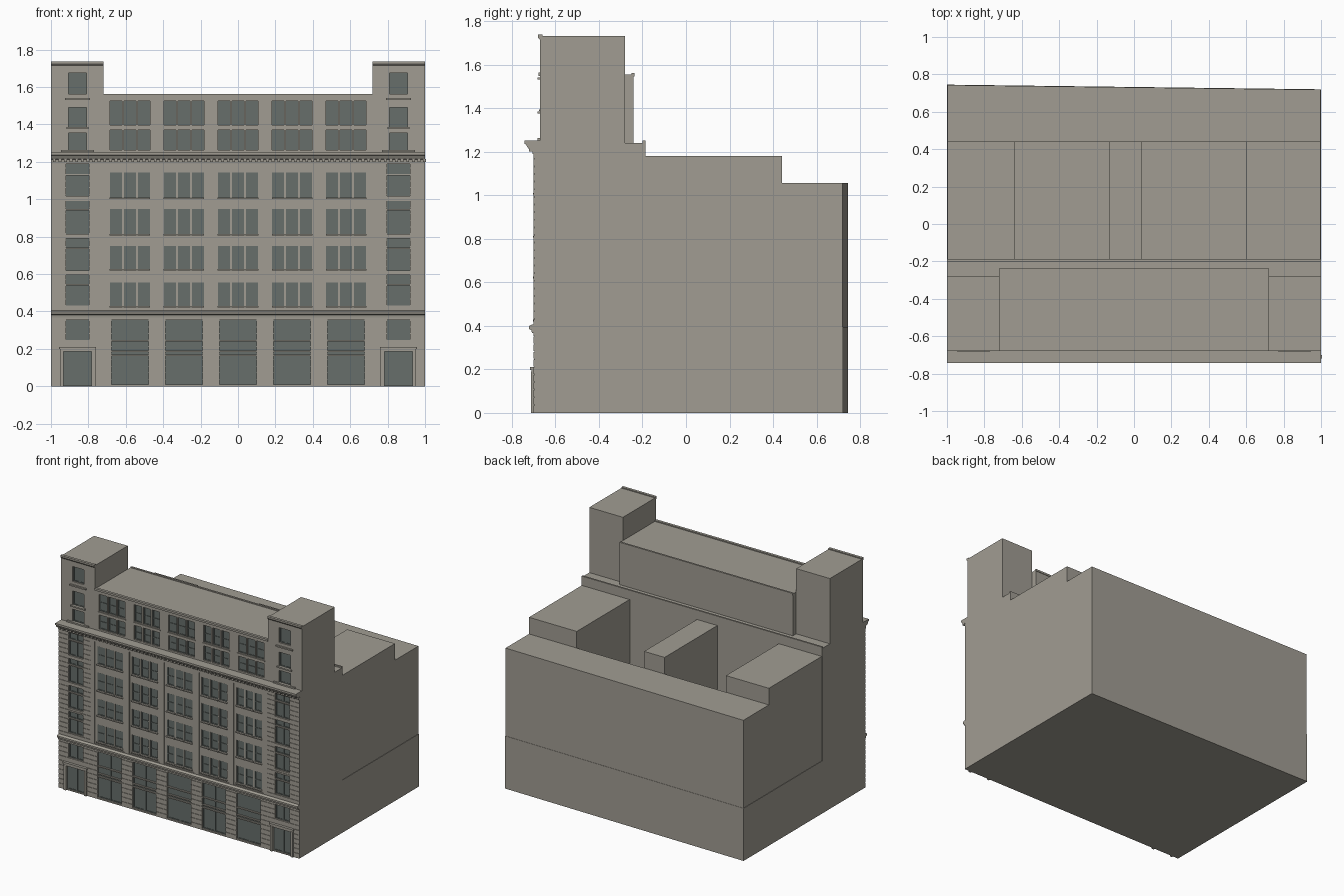
import bpy, bmesh

if "Cube" in bpy.data.objects:
    bpy.data.objects.remove(bpy.data.objects["Cube"], do_unlink=True)


def material(name, rgb):
    m = bpy.data.materials.new(name)
    m.use_nodes = True
    m.diffuse_color = (*rgb, 1)
    m.node_tree.nodes["Principled BSDF"].inputs["Base Color"].default_value = (*rgb, 1)
    return m


STONE = material("warm_grey_stone", (0.355, 0.335, 0.29))
GLASS = material("grey_green_glass", (0.135, 0.156, 0.146))


def finish(name, bm, mat):
    bmesh.ops.recalc_face_normals(bm, faces=bm.faces)
    me = bpy.data.meshes.new(name)
    bm.to_mesh(me)
    bm.free()
    me.materials.append(mat)
    ob = bpy.data.objects.new(name, me)
    bpy.context.scene.collection.objects.link(ob)
    return ob


def boxes(name, items, mat=STONE):
    """One object from boxes given as (x0, x1, y0, y1, z0, z1)."""
    bm = bmesh.new()
    for x0, x1, y0, y1, z0, z1 in items:
        for v in bmesh.ops.create_cube(bm, size=1)["verts"]:
            v.co.x = x1 if v.co.x > 0 else x0
            v.co.y = y1 if v.co.y > 0 else y0
            v.co.z = z1 if v.co.z > 0 else z0
    return finish(name, bm, mat)


def prism(name, points, offset):
    """Extrude a flat outline along an offset vector."""
    bm = bmesh.new()
    face = bm.faces.new([bm.verts.new(p) for p in points])
    ext = bmesh.ops.extrude_face_region(bm, geom=[face])
    bmesh.ops.translate(bm, vec=offset, verts=[v for v in ext["geom"] if isinstance(v, bmesh.types.BMVert)])
    return finish(name, bm, STONE)


def moulding(name, profile, x0, x1):
    return prism(name, [(x0, y, z) for y, z in profile], (x1 - x0, 0, 0))


def cut(ob, items):
    """Subtract boxes from an object and discard the cutter."""
    cutter = boxes("cutter", items)
    cutter.hide_render = True
    mod = ob.modifiers.new("cut", 'BOOLEAN')
    mod.operation, mod.solver, mod.object = 'DIFFERENCE', 'EXACT', cutter
    mod.use_self = True
    bpy.context.view_layer.objects.active = ob
    bpy.ops.object.modifier_apply(modifier=mod.name)
    bpy.data.objects.remove(cutter, do_unlink=True)


FRONT, UPPER = -0.70, -0.67
BAYS = [i * 0.289 for i in range(-2, 3)]
CORNER = 0.858
SIDES = (-1, 1)

# Main masses
front_block = boxes("front_block", [(-1, 1, FRONT, -0.19, 0, 1.24)])
attic = boxes("attic_block", [(-0.72, 0.72, UPPER, -0.24, 1.22, 1.555)])
towers = [boxes("corner_tower", [(min(s * 0.72, s), max(s * 0.72, s), UPPER, -0.28, 1.22, 1.73)]) for s in SIDES]
E = 0.997
prism("rear_podium", [(-1, -0.2, 0), (1, -0.2, 0), (1, 0.72, 0), (-1, 0.745, 0)], (0, 0, 0.395))
prism("rear_bar", [(-E, 0.44, 0.39), (E, 0.44, 0.39), (E, 0.718, 0.39), (-E, 0.743, 0.39)], (0, 0, 0.665))
boxes("rear_wings", [(a, b, -0.2, 0.44, 0.39, 1.18) for a, b in ((-E, -0.64), (-0.13, 0.04), (0.60, E))])
boxes("rear_parapet", [(-1, 1, -0.2, -0.187, 1.18, 1.25)])

# Window openings as (centre x, width, bottom, top)
LOW_ROWS = [(0.428, 0.556), (0.626, 0.749), (0.813, 0.947), (1.01, 1.144)]
HIGH_ROWS = [(1.262, 1.369), (1.396, 1.524)]
TRIPLE = (-0.0745, 0, 0.0745)
low = [(b + t, 0.064, *r) for b in BAYS for t in TRIPLE for r in LOW_ROWS]
high = [(b + t, 0.064, *r) for b in BAYS for t in TRIPLE for r in HIGH_ROWS]
CORNER_ROWS = [(0.246, 0.353), (0.433, 0.54), (0.547, 0.594), (0.62, 0.735), (0.743, 0.79),
               (0.813, 0.94), (0.948, 0.99), (1.016, 1.128), (1.136, 1.187)]
TOWER_ROWS = [(1.262, 1.353), (1.385, 1.49), (1.562, 1.674)]
corner = [(s * CORNER, 0.122, *r) for s in SIDES for r in CORNER_ROWS]
tower = [(s * CORNER, 0.098, *r) for s in SIDES for r in TOWER_ROWS]
doors = [(s * CORNER, 0.152, 0.005, 0.185) for s in SIDES]
shops = [(b, 0.198, 0.01, 0.355) for b in BAYS]


def at_depth(openings, y0, y1):
    return [(x - w / 2, x + w / 2, y0, y1, a, b) for x, w, a, b in openings]


# Recessed bays, openings and stone joints
cut(front_block, [(b - 0.125, b + 0.125, FRONT - 0.02, FRONT + 0.007, 0.41, 1.175) for b in BAYS])
cut(front_block, at_depth(low + corner + doors + shops, FRONT - 0.02, FRONT + 0.022))
cut(attic, at_depth(high, UPPER - 0.02, UPPER + 0.02))
for i, s in enumerate(SIDES):
    cut(towers[i], at_depth([o for o in tower if o[0] * s > 0], UPPER - 0.02, UPPER + 0.02))
JOINT = (FRONT - 0.02, FRONT + 0.004)
joints = [(-1.01, 1.01, *JOINT, z, z + 0.004) for z in [0.035 * i for i in range(1, 11)]]
for s in SIDES:
    x0, x1 = sorted((s * 0.735, s * 1.01))
    joints += [(x0, x1, *JOINT, 0.43 + 0.035 * i, 0.434 + 0.035 * i) for i in range(22)]
cut(front_block, joints)

# Glass with raised sash frames
boxes("lower_glass", at_depth(low + corner + doors + shops, FRONT + 0.016, FRONT + 0.024), GLASS)
boxes("upper_glass", at_depth(high + tower, UPPER + 0.014, UPPER + 0.022), GLASS)


def sashes(openings, y, split):
    out = []
    for x, w, a, b in openings:
        h, t = w / 2, 0.006
        y0, y1 = y - 0.004, y + 0.002
        out += [(x - h, x - h + t, y0, y1, a, b), (x + h - t, x + h, y0, y1, a, b),
                (x - h, x + h, y0, y1, a, a + t), (x - h, x + h, y0, y1, b - t, b)]
        if split:
            out.append((x - t, x + t, y0, y1, a, b))
        else:
            m = (a + b) / 2
            out.append((x - h, x + h, y0, y1, m - t / 2, m + t / 2))
    return out


boxes("lower_sashes", sashes(low, FRONT + 0.016, False) + sashes(corner + doors + shops, FRONT + 0.016, True), GLASS)
boxes("upper_sashes", sashes(high, UPPER + 0.014, False) + sashes(tower, UPPER + 0.014, True), GLASS)

# Shopfront rails
boxes("shopfront_rails", [(b - 0.099, b + 0.099, FRONT + 0.003, FRONT + 0.02, z, z + 0.008)
                          for b in BAYS for z in (0.163, 0.184, 0.24)])

# Sills
boxes("bay_sills", [(b + t - 0.034, b + t + 0.034, FRONT - 0.003, FRONT + 0.01, r[0] - 0.008, r[0])
                    for b in BAYS for t in TRIPLE for r in LOW_ROWS])
boxes("attic_sills", [(b - 0.115, b + 0.115, UPPER - 0.005, UPPER + 0.005, 1.386, 1.393) for b in BAYS])
boxes("tower_sills", [(s * CORNER - w, s * CORNER + w, UPPER - 0.012, UPPER + 0.005, z, z + 0.01)
                      for s in SIDES for w, z in ((0.068, 1.53), (0.088, 1.252), (0.06, 1.375))])

# Doorway surrounds with a projecting crown
surround = []
for s in SIDES:
    x = s * CORNER
    surround += [(x + k * 0.085 - 0.01, x + k * 0.085 + 0.01, FRONT - 0.012, FRONT + 0.005, 0, 0.19) for k in SIDES]
    surround += [(x - 0.095, x + 0.095, FRONT - 0.01, FRONT + 0.005, 0.185, 0.2),
                 (x - 0.099, x + 0.099, FRONT - 0.016, FRONT + 0.005, 0.198, 0.21)]
boxes("door_surrounds", surround)

# Belt course, main cornice and roof edges
moulding("belt_course", [(-0.69, 0.368), (-0.708, 0.368), (-0.71, 0.38), (-0.722, 0.385),
                         (-0.722, 0.398), (-0.708, 0.405), (-0.69, 0.405)], -1, 1)
moulding("main_cornice", [(-0.66, 1.19), (-0.705, 1.19), (-0.708, 1.212), (-0.725, 1.215), (-0.735, 1.232),
                          (-0.742, 1.236), (-0.742, 1.25), (-0.66, 1.25)], -1, 1)
boxes("cornice_dentils", [(-0.99 + 0.03 * i, -0.975 + 0.03 * i, -0.72, -0.70, 1.2, 1.214) for i in range(67)])
boxes("attic_coping", [(-0.72, 0.72, UPPER - 0.008, UPPER + 0.012, 1.548, 1.563),
                       (-0.72, 0.72, -0.25, -0.236, 1.545, 1.56)])
moulding_profile = [(-0.66, 1.715), (-0.673, 1.715), (-0.68, 1.724), (-0.68, 1.737), (-0.66, 1.737)]
for s in SIDES:
    moulding("tower_coping", moulding_profile, *sorted((s * 0.72, s)))
